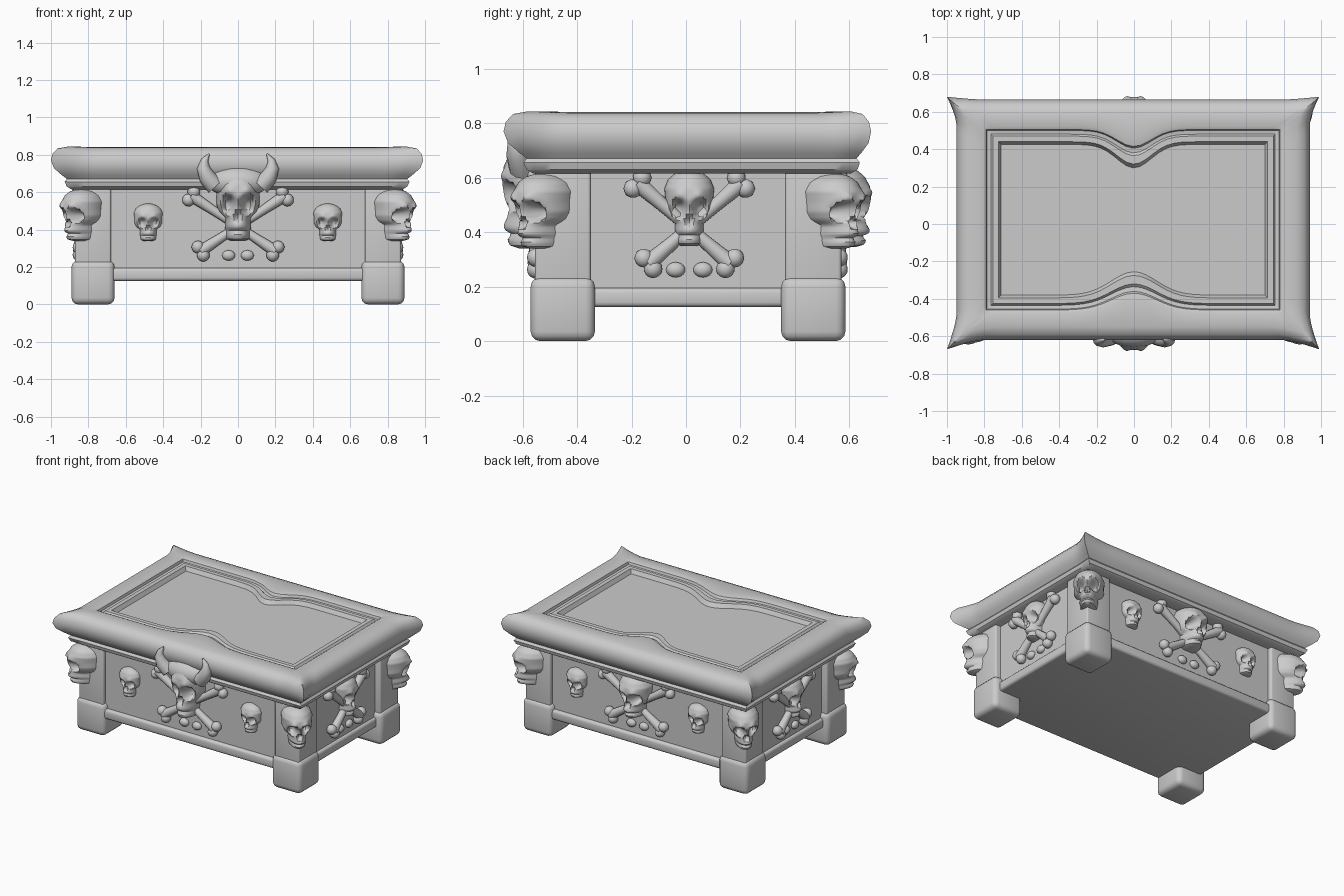
import bpy, bmesh, math
from mathutils import Matrix, Vector

if "Cube" in bpy.data.objects:
    bpy.data.objects.remove(bpy.data.objects["Cube"])

stone = bpy.data.materials.new("grey_stone")
stone.diffuse_color = (0.6, 0.6, 0.6, 1)
stone.use_nodes = True
stone.node_tree.nodes["Principled BSDF"].inputs["Base Color"].default_value = stone.diffuse_color


def finish(name, bm, loc=(0, 0, 0), yaw=0):
    bmesh.ops.recalc_face_normals(bm, faces=bm.faces)
    me = bpy.data.meshes.new(name)
    bm.to_mesh(me)
    bm.free()
    me.materials.append(stone)
    ob = bpy.data.objects.new(name, me)
    bpy.context.collection.objects.link(ob)
    ob.location = loc
    ob.rotation_euler = (0, 0, math.radians(yaw))
    return ob


def box(name, x0, x1, y0, y1, z0, z1, bevel=0.0):
    bm = bmesh.new()
    c = Vector(((x0 + x1) / 2, (y0 + y1) / 2, (z0 + z1) / 2))
    m = Matrix.Translation(c) @ Matrix.Diagonal((x1 - x0, y1 - y0, z1 - z0, 1))
    bmesh.ops.create_cube(bm, size=1, matrix=m)
    if bevel:
        bmesh.ops.bevel(bm, geom=bm.edges[:], offset=bevel, segments=3,
                        profile=0.5, affect='EDGES')
    return finish(name, bm)


def loft(bm, rings):
    vr = [[bm.verts.new(p) for p in r] for r in rings]
    n = len(vr[0])
    for a, b in zip(vr, vr[1:]):
        for i in range(n):
            bm.faces.new((a[i], a[(i + 1) % n], b[(i + 1) % n], b[i]))
    bm.faces.new(vr[0])
    bm.faces.new(vr[-1])


def ball(bm, c, r):
    m = Matrix.Translation(c) @ Matrix.Diagonal((r[0], r[1], r[2], 1))
    bmesh.ops.create_uvsphere(bm, u_segments=16, v_segments=10, radius=1, matrix=m)


def tube(bm, pts, radii, seg=12):
    rings = []
    for i, p in enumerate(pts):
        d = (Vector(pts[min(i + 1, len(pts) - 1)]) - Vector(pts[max(i - 1, 0)])).normalized()
        u = Vector((0, 1, 0))
        v = d.cross(u).normalized()
        rings.append([Vector(p) + radii[i] * (u * math.cos(t) + v * math.sin(t))
                      for t in (2 * math.pi * k / seg for k in range(seg))])
    loft(bm, rings)


# lid: moulded rim with flared corners and a recessed, waisted panel
def lid_ring(d, z, waist, flare):
    x0, x1, y0, y1 = -0.95 + d, 0.94 - d, -0.62 + d, 0.665 - d
    n = 40

    def point(sx, sy):
        x = x0 + (x1 - x0) * (sx + 1) / 2
        y = y0 + (y1 - y0) * (sy + 1) / 2
        if abs(sy) == 1:
            y += waist * (math.exp(-(x / 0.17) ** 2) if sy < 0 else -math.exp(-(x / 0.13) ** 2))
        k = max(0, abs(sx) - 0.85) / 0.15 * max(0, abs(sy) - 0.8) / 0.2
        k = flare * k ** 1.5
        x += math.copysign(0.05, sx) * k
        y += (0.015 if sy > 0 else -0.05) * k
        return Vector((x, y, z + 0.01 * k))

    ts = [-1 + 2 * i / n for i in range(n)]
    return ([point(t, -1) for t in ts] + [point(1, t) for t in ts]
            + [point(-t, 1) for t in ts] + [point(-1, -t) for t in ts])


bm = bmesh.new()
loft(bm, [lid_ring(*r) for r in (
    (0.06, 0.615, 0, 0), (0.035, 0.63, 0, 0), (0.028, 0.655, 0, 0.1), (0.04, 0.67, 0, 0.1),
    (0.025, 0.69, 0, 0.4), (0.006, 0.72, 0, 0.8), (0, 0.76, 0, 1), (0.008, 0.795, 0, 1),
    (0.03, 0.825, 0, 0.9), (0.07, 0.838, 0, 0.6), (0.145, 0.842, 0.07, 0),
    (0.16, 0.835, 0.09, 0), (0.165, 0.818, 0.095, 0), (0.185, 0.815, 0.1, 0),
    (0.195, 0.828, 0.105, 0), (0.225, 0.828, 0.12, 0), (0.24, 0.8, 0.125, 0))])
finish("lid", bm)

# chest body with bottom rail
box("body", -0.83, 0.83, -0.53, 0.54, 0.13, 0.66)
box("bottom_rail", -0.85, 0.85, -0.555, 0.565, 0.125, 0.195, 0.018)

# corner pillars and feet
for sx, xn in ((-1, "left"), (1, "right")):
    for sy, yn in ((-1, "front"), (1, "back")):
        cx, cy = 0.775 * sx, 0.0075 + 0.46 * sy
        box(f"{yn}_{xn}_pillar", cx - .097, cx + .097, cy - .103, cy + .103, 0.1, 0.64, 0.012)
        box(f"{yn}_{xn}_foot", cx - .115, cx + .115, cy - .118, cy + .118, 0, 0.235, 0.035)


# skull: lofted profile with pressed-in eyes, nose and mouth
PROFILE = [(0, .16, .28), (.03, .25, .42), (.2, .28, .5), (.3, .27, .47), (.38, .4, .45),
           (.48, .46, .49), (.6, .46, .52), (.75, .48, .5), (.87, .41, .42), (.95, .27, .3), (1, .06, .07)]


def skull(name, loc, yaw, w, h, d, horned=False):
    bm = bmesh.new()
    rings = []
    for i in range(37):
        z = i / 36
        for a, b in zip(PROFILE, PROFILE[1:]):
            if a[0] <= z <= b[0]:
                f = (z - a[0]) / (b[0] - a[0])
                hw, hd = (a[k] + (b[k] - a[k]) * f for k in (1, 2))
                break
        ring = []
        for j in range(40):
            t = 2 * math.pi * j / 40
            x, y = hw * math.cos(t), hd * math.sin(t)
            if y < 0:
                push = 0
                for ex, ez, r, amt in ((-.2, .49, .12, .3), (.2, .49, .12, .3), (0, .33, .065, .16),
                                       (-.2, .64, .1, -.06), (.2, .64, .1, -.06)):
                    q = ((x - ex) ** 2 + (z - ez) ** 2) / r ** 2
                    push += amt * math.exp(-q * q)
                push += 0.08 * math.exp(-((z - 0.13) / 0.025) ** 2)
                y = min(y + push, 0)
            ring.append(Vector((x * w, y * d, z * h)))
        rings.append(ring)
    loft(bm, rings)
    if horned:
        # broad forehead and upturned horns
        ball(bm, (0, -0.03, 0.315), (0.165, 0.09, 0.085))
        for s in (-1, 1):
            tube(bm, [(s * .12, -.06, .29), (s * .165, -.075, .34), (s * .185, -.08, .39),
                      (s * .178, -.08, .43), (s * .155, -.08, .465)], [.05, .045, .035, .02, .004])
    return finish(name, bm, loc, yaw)


# crossed bones: shafts with double-knob ends
def crossbones(name, loc, yaw, top, low):
    bm = bmesh.new()
    for s in (-1, 1):
        a, b = Vector((-s * top, -.02, .58)), Vector((s * low, -.02, .285))
        pts = [a.lerp(b, k / 4) for k in range(5)]
        tube(bm, pts, [.032, .025, .022, .025, .032])
        d = (b - a).normalized()
        side = Vector((d.z, 0, -d.x))
        for end in (a, b):
            for k in (-1, 1):
                ball(bm, end + side * 0.026 * k, (.034, .034, .034))
        ball(bm, (s * .05, -.005, .262), (.035, .025, .028))
    return finish(name, bm, loc, yaw)


# front and back centre emblems
skull("front_horned_skull", (0, -0.54, 0.34), 0, 0.25, 0.4, 0.26, True)
crossbones("front_crossbones", (0, -0.53, 0), 0, 0.25, 0.2)
skull("back_skull", (0, 0.55, 0.345), 180, 0.24, 0.3, 0.25)
crossbones("back_crossbones", (0, 0.54, 0), 180, 0.25, 0.2)

for s, n in ((-1, "left"), (1, "right")):
    # side emblems
    skull(f"{n}_side_skull", (s * 0.83, 0.012, 0.35), s * 90, 0.19, 0.28, 0.17)
    crossbones(f"{n}_side_crossbones", (s * 0.83, 0.012, 0), s * 90, 0.19, 0.15)
    # small skulls on the long panels
    skull(f"front_{n}_small_skull", (s * 0.48, -0.53, 0.34), 0, 0.16, 0.2, 0.12)
    skull(f"back_{n}_small_skull", (s * 0.48, 0.54, 0.34), 180, 0.16, 0.2, 0.12)
    # corner skulls facing outwards diagonally
    skull(f"front_{n}_corner_skull", (s * 0.825, -0.515, 0.34), s * 45, 0.21, 0.28, 0.27)
    skull(f"back_{n}_corner_skull", (s * 0.825, 0.53, 0.34), s * 135, 0.21, 0.28, 0.27)

# smooth shading with crisp edges
for ob in bpy.context.collection.objects:
    ob.select_set(True)
    bpy.context.view_layer.objects.active = ob
bpy.ops.object.shade_smooth_by_angle(angle=math.radians(40))
